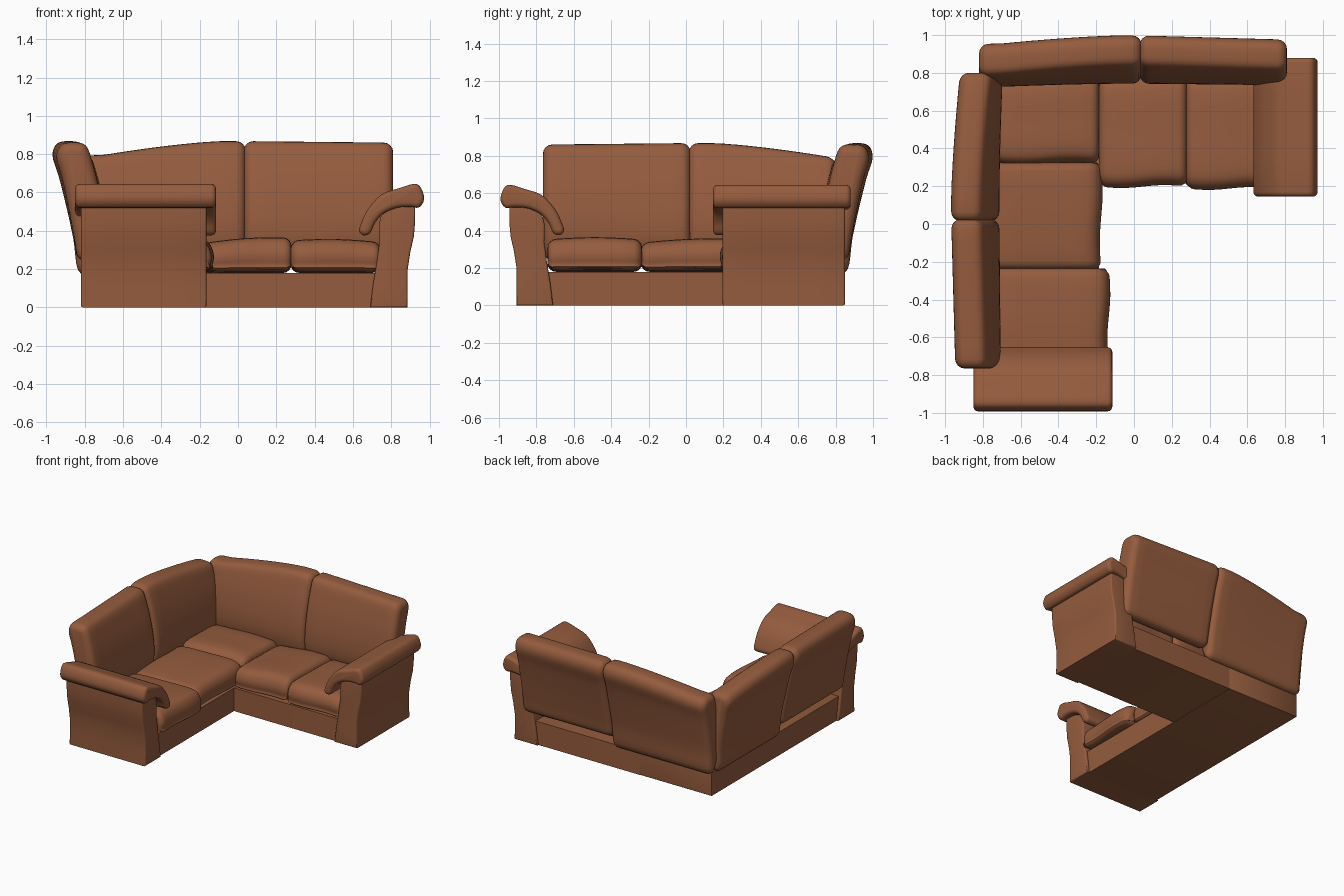
import bpy, bmesh, math
from mathutils import Vector

if "Cube" in bpy.data.objects:
    bpy.data.objects.remove(bpy.data.objects["Cube"])

mat = bpy.data.materials.new("brown_leather")
mat.diffuse_color = (0.30, 0.107, 0.048, 1)
mat.use_nodes = True
mat.node_tree.nodes["Principled BSDF"].inputs["Base Color"].default_value = mat.diffuse_color


# The two wings mirror each other across the diagonal of the corner
def wing_back(u, v, z):
    return (u, v, z)


def wing_left(u, v, z):
    return (0.03 - v, -u - 0.02, z)


def smooth(ctrl, n=4):
    """Closed Catmull-Rom curve through the control points."""
    out, m = [], len(ctrl)
    for i in range(m):
        a, b, c, d = (Vector(ctrl[(i + k) % m]) for k in (-1, 0, 1, 2))
        for j in range(n):
            t = j / n
            out.append(0.5 * (2 * b + (c - a) * t + (2 * a - 5 * b + 4 * c - d) * t * t
                              + (3 * b - a - 3 * c + d) * t ** 3))
    return out


def loft(name, prof, s0, s1, r, wing, along_u=True, shape=None, mid=8):
    """Sweep a closed profile from s0 to s1 with ends rounded by radius r."""
    prof = [Vector(p) for p in prof]
    m = len(prof)
    area = sum(prof[i - 1].cross(prof[i]) for i in range(m))
    sign = 1 if area > 0 else -1
    inward = []
    for i in range(m):
        d = (prof[(i + 1) % m] - prof[i - 1]).normalized()
        inward.append(Vector((-d.y, d.x)) * sign)
    arc = [(r * (1 - math.cos(a)), r * (1 - math.sin(a)))
           for a in (k * math.pi / 8 for k in range(5))]
    st = [(s0 + o, i) for o, i in arc]
    st += [(s0 + r + (s1 - s0 - 2 * r) * k / mid, 0) for k in range(1, mid)]
    st += [(s1 - o, i) for o, i in reversed(arc)]
    bm = bmesh.new()
    rings = []
    for s, inset in st:
        ring = []
        for p, nrm in zip(prof, inward):
            q = p + nrm * inset
            u, v, z = (s, q.x, q.y) if along_u else (q.x, s, q.y)
            if shape:
                u, v, z = shape(u, v, z)
            ring.append(bm.verts.new(wing(u, v, z)))
        rings.append(ring)
    for a, b in zip(rings, rings[1:]):
        for i in range(m):
            j = (i + 1) % m
            bm.faces.new((a[i], a[j], b[j], b[i]))
    bm.faces.new(rings[0])
    bm.faces.new(rings[-1])
    bmesh.ops.recalc_face_normals(bm, faces=bm.faces)
    me = bpy.data.meshes.new(name)
    bm.to_mesh(me)
    bm.free()
    ob = bpy.data.objects.new(name, me)
    bpy.context.collection.objects.link(ob)
    me.materials.append(mat)
    return ob


def seat(name, wing, u0, u1, v0, v1, top, tilt=0.0):
    prof = smooth([(v0 + .03, .195), (v0 + .005, .225), (v0, .28), (v0 + .03, top - .02),
                   (v0 + .10, top), ((v0 + v1) / 2, top - .003), (v1 - .08, top - .01),
                   (v1 - .01, top - .04), (v1, .26), (v1 - .03, .195), ((v0 + v1) / 2, .18)])

    def shape(u, v, z):
        t = (u - u0) / (u1 - u0)
        k = max(0, (z - .18) / .18)
        return u, v - .008 * math.sin(2 * math.pi * t), \
            z + k * (.012 * math.sin(math.pi * t) - .006 + tilt * (t - .5))
    loft(name, prof, u0, u1, .045, wing, shape=shape)


def back(name, wing, u0, u1, bottom, corner):
    prof = smooth([(.80, bottom), (.865, bottom + .01), (.89, .36), (.925, .52), (.965, .68),
                   (.998, .79), (.975, .855), (.91, .868), (.845, .85), (.805, .75),
                   (.77, .62), (.745, .46), (.75, .33)])

    def shape(u, v, z):
        k = max(0, (z - .2) / .67)
        if corner:                        # drops and narrows toward the corner
            w = min(1, max(0, (u1 - .12 - u) / .64)) ** 1.4
            return u, v - .05 * w * k, z - .075 * w * k
        t = (u - u0) / (u1 - u0)
        return u, v - .025 * t * k, z - .008 * t * k
    loft(name, prof, u0, u1, .05, wing, shape=shape, mid=10)


def base(name, wing, u0, u1):
    loft(name, [(.215, 0), (.83, 0), (.83, .18), (.215, .18)], u0, u1, .004, wing, mid=2)


# Armrest body and rolled pad, same profiles on both wings
arm_body = [(.69, 0), (.885, 0), (.885, .10), (.886, .20), (.900, .29), (.918, .37),
            (.925, .45), (.925, .55), (.82, .56), (.755, .51), (.735, .43),
            (.738, .34), (.725, .24), (.705, .12)]
arm_pad = smooth([(.632, .40), (.655, .376), (.69, .388), (.715, .44), (.76, .49), (.83, .52),
                  (.90, .525), (.945, .522), (.972, .565), (.955, .625), (.92, .645),
                  (.84, .622), (.75, .59), (.68, .515), (.645, .445)], 3)

for side, wing in (("back", wing_back), ("left", wing_left)):
    loft(side + "_wing_arm_body", arm_body, .195, .85, .012, wing, along_u=False, mid=4)
    loft(side + "_wing_arm_pad", arm_pad, .145, .88, .025, wing, along_u=False, mid=4)

# Plinth bases
base("back_wing_base", wing_back, -.185, .72)
base("left_wing_base", wing_left, -.85, .72)

# Seat cushions
seat("corner_seat", wing_back, -.73, -.185, .32, .78, .36)
seat("back_wing_inner_seat", wing_back, -.185, .28, .20, .78, .355, .03)
seat("back_wing_outer_seat", wing_back, .275, .745, .19, .78, .35, -.01)
seat("left_wing_inner_seat", wing_left, -.345, .22, .205, .78, .35, -.02)
seat("left_wing_outer_seat", wing_left, .215, .72, .165, .78, .358)

# Back cushions
back("back_wing_corner_cushion", wing_back, -.82, .04, .185, True)
back("back_wing_outer_cushion", wing_back, .03, .81, .25, False)
back("left_wing_corner_cushion", wing_left, -.82, -.035, .185, True)
back("left_wing_outer_cushion", wing_left, -.045, .745, .25, False)

# Smooth shading with crisp edges kept
for ob in bpy.context.collection.objects:
    ob.select_set(True)
    bpy.context.view_layer.objects.active = ob
bpy.ops.object.shade_smooth_by_angle(angle=math.radians(40))
